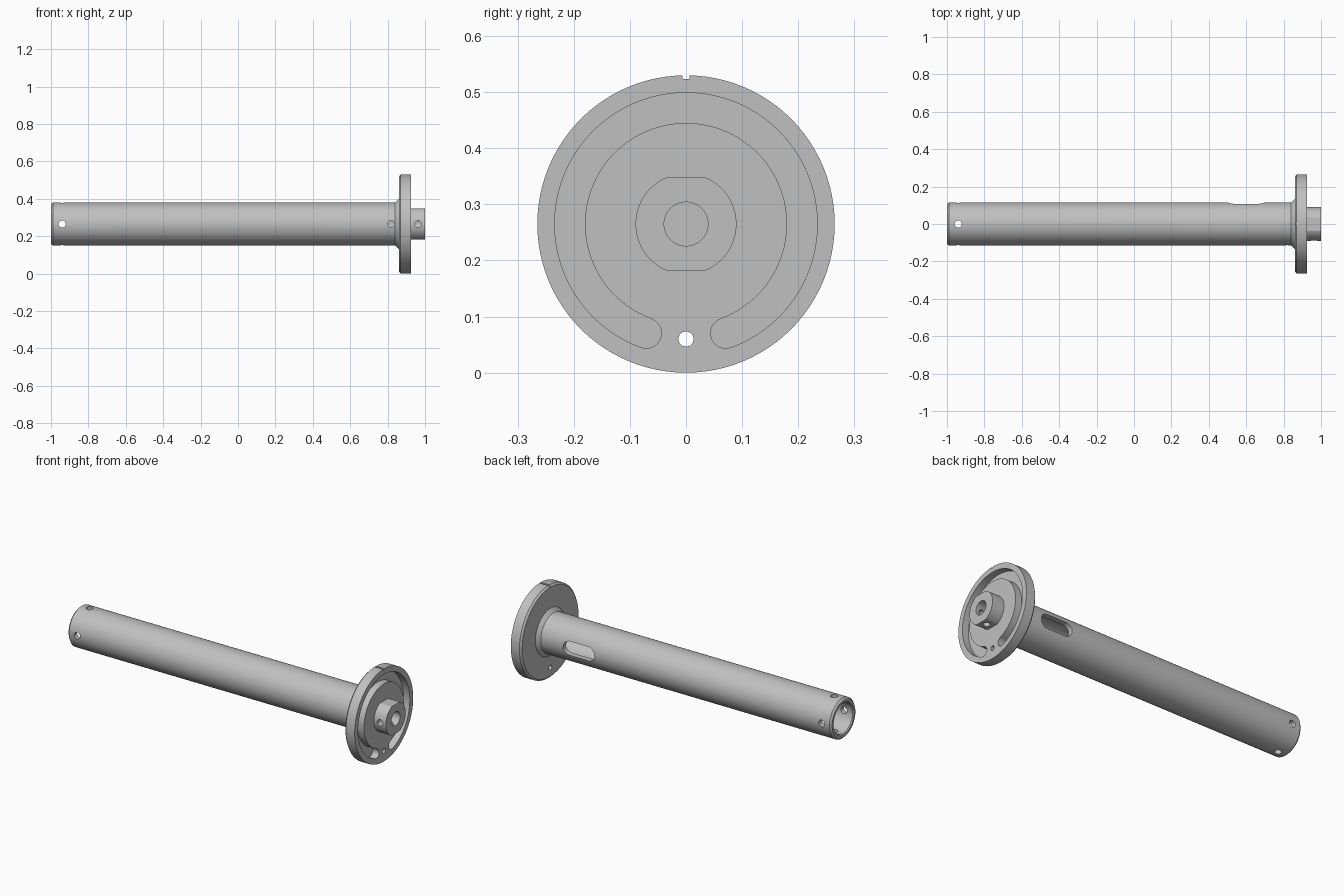
import bpy, bmesh, math
from mathutils import Vector

if "Cube" in bpy.data.objects:
    bpy.data.objects.remove(bpy.data.objects["Cube"])

ZC = 0.265  # height of the shaft axis
SEG = 96

steel = bpy.data.materials.new("plain grey")
steel.diffuse_color = (0.53, 0.53, 0.53, 1)
steel.use_nodes = True
steel.node_tree.nodes["Principled BSDF"].inputs["Base Color"].default_value = steel.diffuse_color


def finish(bm, name):
    bmesh.ops.remove_doubles(bm, verts=bm.verts, dist=1e-5)
    bmesh.ops.recalc_face_normals(bm, faces=bm.faces)
    me = bpy.data.meshes.new(name)
    bm.to_mesh(me)
    bm.free()
    ob = bpy.data.objects.new(name, me)
    bpy.context.collection.objects.link(ob)
    me.materials.append(steel)
    return ob


def lathe(name, profile):
    """Spin a closed (x, radius) profile around the shaft axis."""
    bm = bmesh.new()
    rings = []
    for x, r in profile:
        if r == 0:
            rings.append([bm.verts.new((x, 0, ZC))] * SEG)
        else:
            rings.append([bm.verts.new((x, r * math.cos(a), ZC + r * math.sin(a)))
                          for a in (2 * math.pi * i / SEG for i in range(SEG))])
    for k, a in enumerate(rings):
        b = rings[(k + 1) % len(rings)]
        for i in range(SEG):
            j = (i + 1) % SEG
            quad = list(dict.fromkeys((a[i], a[j], b[j], b[i])))
            if len(quad) > 2:
                bm.faces.new(quad)
    return finish(bm, name)


def prism(outline, vec):
    """Cutter: outline of 3D points extruded along vec."""
    bm = bmesh.new()
    n = len(outline)
    a = [bm.verts.new(p) for p in outline]
    b = [bm.verts.new(Vector(p) + Vector(vec)) for p in outline]
    bm.faces.new(a)
    bm.faces.new(b[::-1])
    for i in range(n):
        bm.faces.new((a[i], a[(i + 1) % n], b[(i + 1) % n], b[i]))
    return finish(bm, "cutter")


def drill(start, vec, r):
    """Round cutter from start along vec."""
    start, vec = Vector(start), Vector(vec)
    u = vec.orthogonal().normalized()
    w = vec.normalized().cross(u)
    return prism([start + r * (math.cos(t) * u + math.sin(t) * w)
                  for t in (2 * math.pi * i / 32 for i in range(32))], vec)


def box(lo, hi):
    return prism([(lo[0], lo[1], lo[2]), (hi[0], lo[1], lo[2]),
                  (hi[0], hi[1], lo[2]), (lo[0], hi[1], lo[2])], (0, 0, hi[2] - lo[2]))


def cut(ob, cutters):
    bpy.context.view_layer.objects.active = ob
    for c in cutters:
        m = ob.modifiers.new("cut", 'BOOLEAN')
        m.operation, m.solver, m.object = 'DIFFERENCE', 'EXACT', c
        bpy.ops.object.modifier_apply(modifier=m.name)
        bpy.data.objects.remove(c)
    bpy.ops.object.select_all(action='DESELECT')
    ob.select_set(True)
    bpy.ops.object.shade_smooth_by_angle(angle=math.radians(25))


# Hollow shaft with flared neck and flange
shaft = lathe("shaft_and_flange", [
    (0.84, 0), (0.84, 0.087), (-0.995, 0.087), (-1, 0.092), (-1, 0.105), (-0.99, 0.115),
    (0.84, 0.115), (0.86, 0.135), (0.86, 0.255), (0.87, 0.265),
    (0.925, 0.265), (0.925, 0.039), (0.88, 0.039), (0.88, 0)])

# Rounded slot outline in the back wall of the shaft
slot = []
for cx, a0 in ((0.66, -90), (0.54, 90)):
    for i in range(17):
        t = math.radians(a0 + 180 * i / 16)
        slot.append((cx + 0.04 * math.cos(t), 0, ZC + 0.04 * math.sin(t)))

# Arc groove outline in the flange face, open at the bottom
RM, RW = 0.207, 0.027
A0, A1 = math.radians(-70), math.radians(250)


def arc_pt(r, a):
    return Vector((0.885, r * math.cos(a), ZC + r * math.sin(a)))


def cap(a, turn):
    return [arc_pt(RM, a) + RW * Vector((0, math.cos(a + t), math.sin(a + t)))
            for t in (turn + math.pi * i / 12 for i in range(1, 12))]


N = 80
angles = [A0 + (A1 - A0) * i / N for i in range(N + 1)]
groove = [arc_pt(RM + RW, a) for a in angles] + cap(A1, 0)
groove += [arc_pt(RM - RW, a) for a in reversed(angles)] + cap(A0, math.pi)

cut(shaft, [
    drill((-0.94, -0.2, ZC), (0, 0.4, 0), 0.019),       # cross holes at the open end
    drill((-0.94, 0, ZC - 0.2), (0, 0, 0.4), 0.019),
    drill((0.82, -0.2, ZC), (0, 0.2, 0), 0.018),        # single hole near the neck
    prism(slot, (0, 0.2, 0)),
    prism(groove, (0.1, 0, 0)),
    drill((0.8, 0, 0.06), (0.2, 0, 0), 0.0135),         # hole through the flange
    box((0.8, -0.006, 0.523), (1, 0.006, 0.6)),         # notch in the rim
])

# Boss with two flats, a bore and two screw holes
boss = lathe("end_boss", [(0.925, 0.039), (0.925, 0.09), (1, 0.09), (1, 0.039)])
cut(boss, [
    box((0.9, -0.2, ZC + 0.083), (1.1, 0.2, ZC + 0.2)),
    box((0.9, -0.2, ZC - 0.2), (1.1, 0.2, ZC - 0.083)),
    drill((0.963, -0.2, ZC), (0, 0.2, 0), 0.018),
    drill((0.963, 0, ZC - 0.2), (0, 0, 0.2), 0.018),
])
